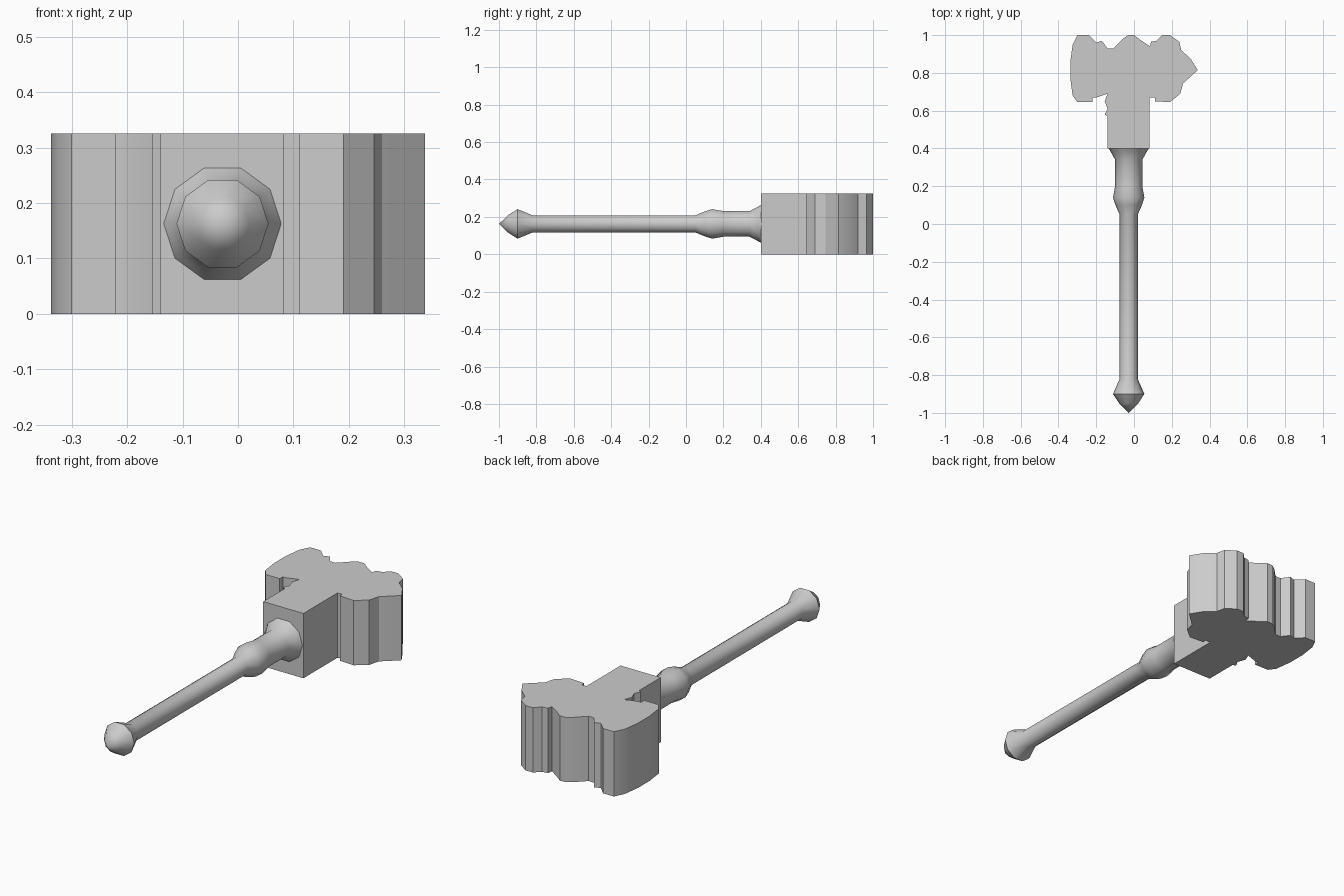
import bpy, bmesh, math
from mathutils import Vector

cube = bpy.data.objects.get("Cube")
if cube:
    bpy.data.objects.remove(cube, do_unlink=True)

HEIGHT = 0.325
AXIS_X, AXIS_Z = -0.028, HEIGHT / 2

grey = bpy.data.materials.new("stone grey")
grey.use_nodes = True
colour = (0.6, 0.6, 0.6, 1)
grey.diffuse_color = colour
grey.node_tree.nodes["Principled BSDF"].inputs["Base Color"].default_value = colour


def finish(name, bm, angle):
    """Turn a bmesh into a named, shaded object."""
    bmesh.ops.recalc_face_normals(bm, faces=bm.faces)
    mesh = bpy.data.meshes.new(name)
    bm.to_mesh(mesh)
    bm.free()
    mesh.materials.append(grey)
    obj = bpy.data.objects.new(name, mesh)
    bpy.context.collection.objects.link(obj)
    bpy.ops.object.select_all(action="DESELECT")
    obj.select_set(True)
    bpy.context.view_layer.objects.active = obj
    bpy.ops.object.shade_smooth_by_angle(angle=math.radians(angle))
    return obj


def extrude_outline(name, outline, height):
    """Raise a flat outline from the ground into a solid."""
    bm = bmesh.new()
    base = bm.faces.new([bm.verts.new((x, y, 0)) for x, y in outline])
    top = bmesh.ops.extrude_face_region(bm, geom=[base], use_keep_orig=True)
    raised = [v for v in top["geom"] if isinstance(v, bmesh.types.BMVert)]
    bmesh.ops.translate(bm, verts=raised, vec=(0, 0, height))
    return finish(name, bm, 30)


def lathe(name, profile, sides):
    """Spin (y, radius) pairs around the handle axis."""
    bm = bmesh.new()
    centre = Vector((AXIS_X, 0, AXIS_Z))
    points = [bm.verts.new((AXIS_X + r, y, AXIS_Z)) for y, r in profile]
    edges = [bm.edges.new(pair) for pair in zip(points, points[1:])]
    bmesh.ops.spin(bm, geom=points + edges, cent=centre, axis=(0, 1, 0),
                   angle=math.tau, steps=sides, use_merge=True)
    bmesh.ops.remove_doubles(bm, verts=bm.verts, dist=0.0005)
    return finish(name, bm, 50)


# Head: left lobe, back ridge, pointed right lobe, then the square socket
back_edge = [
    (-.337, .86), (-.325, .95), (-.3, 1), (-.24, 1), (-.2, .96), (-.17, .97),
    (-.14, .93), (-.11, .93), (-.06, .98), (-.03, 1), (0, 1), (.04, .97),
    (.085, .94), (.09, .965), (.12, .97), (.15, 1), (.19, 1), (.24, .965),
    (.25, .92), (.3, .875), (.337, .815),
]
front_edge = [
    (.305, .785), (.26, .745), (.245, .69), (.19, .645), (.11, .65),
    (.11, .67), (.083, .67), (.083, .4), (-.14, .4), (-.14, .57),
    (-.155, .58), (-.14, .61), (-.155, .65), (-.14, .69), (-.2, .67),
    (-.22, .67), (-.22, .645), (-.3, .645), (-.325, .68), (-.337, .77),
]
extrude_outline("hammer_head", back_edge + front_edge, HEIGHT)

# Handle: pointed pommel, shaft, ring, grip neck and flared collar
handle_profile = [
    (-1, 0), (-.95, .05), (-.9, .083), (-.82, .048), (.05, .048),
    (.1, .07), (.14, .083), (.2, .072), (.34, .072), (.385, .097),
    (.4, .106), (.41, 0),
]
lathe("handle", handle_profile, 10)
